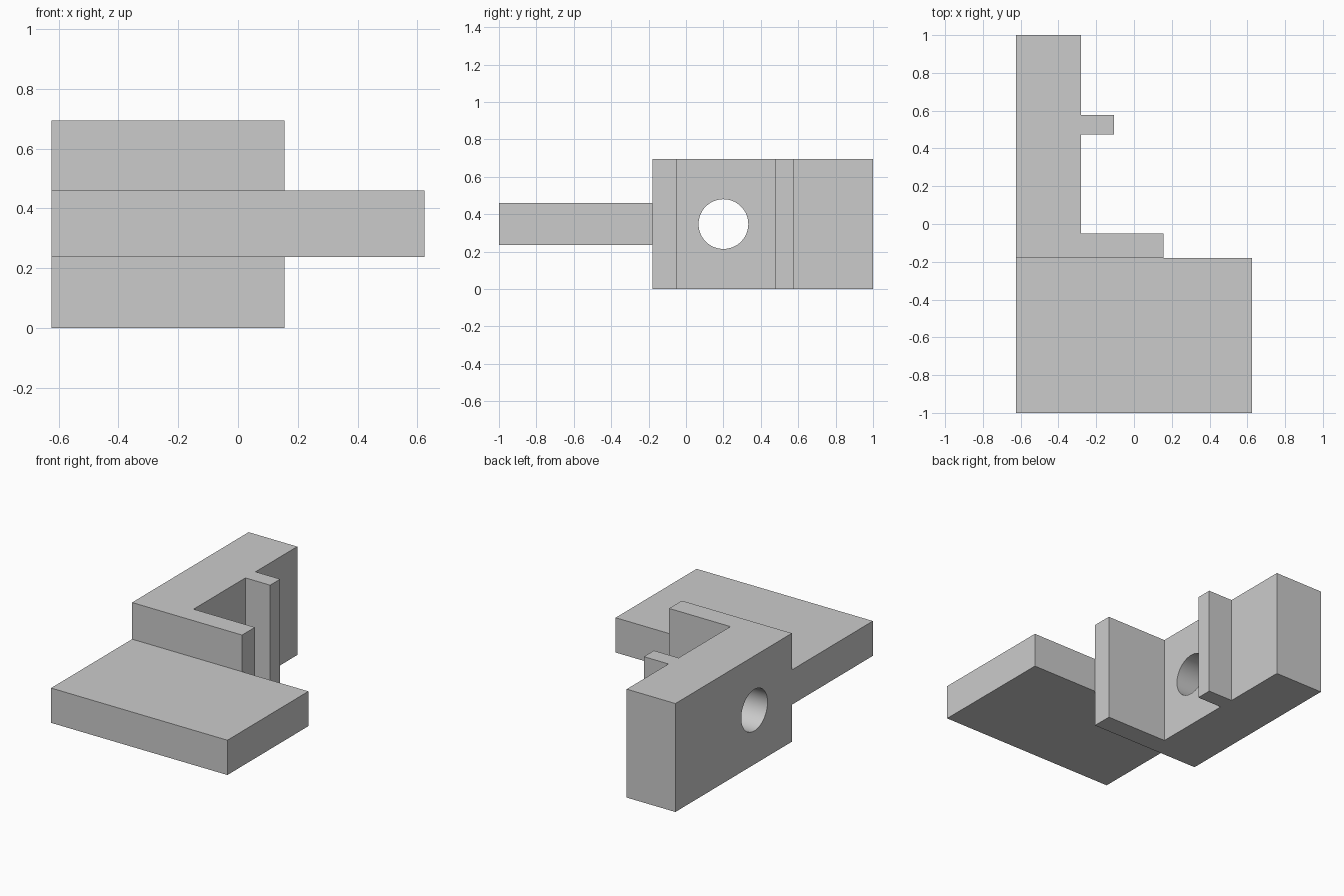
import bpy, bmesh, math
from mathutils import Vector

cube = bpy.data.objects.get("Cube")
if cube:
    bpy.data.objects.remove(cube, do_unlink=True)

grey = bpy.data.materials.new("light grey")
grey.use_nodes = True
colour = (0.6, 0.6, 0.6, 1)
grey.diffuse_color = colour
grey.node_tree.nodes["Principled BSDF"].inputs["Base Color"].default_value = colour


def prism(name, outline, bottom, top):
    """Extrude a counter-clockwise outline upward."""
    bm = bmesh.new()
    face = bm.faces.new([bm.verts.new((x, y, bottom)) for x, y in outline])
    up = bmesh.ops.extrude_face_region(bm, geom=[face])["geom"]
    moved = [v for v in up if isinstance(v, bmesh.types.BMVert)]
    bmesh.ops.translate(bm, verts=moved, vec=Vector((0, 0, top - bottom)))
    bmesh.ops.recalc_face_normals(bm, faces=bm.faces)
    mesh = bpy.data.meshes.new(name)
    bm.to_mesh(mesh)
    bm.free()
    mesh.materials.append(grey)
    obj = bpy.data.objects.new(name, mesh)
    bpy.context.scene.collection.objects.link(obj)
    return obj


def combine(target, tool, operation):
    mod = target.modifiers.new(operation.title(), 'BOOLEAN')
    mod.object, mod.operation, mod.solver = tool, operation, 'EXACT'
    bpy.context.view_layer.objects.active = target
    bpy.ops.object.modifier_apply(modifier=mod.name)
    bpy.data.objects.remove(tool, do_unlink=True)


left, right, joint, height = -0.625, 0.625, -0.18, 0.695
wall = -0.28

# Upright bracket: thick wall, long front flange and short rib
bracket = prism("bracket", [
    (left, joint), (0.155, joint), (0.155, -0.05), (wall, -0.05),
    (wall, 0.475), (-0.105, 0.475), (-0.105, 0.577), (wall, 0.577),
    (wall, 1), (left, 1)], 0, height)

# Horizontal plate joined to the front of the bracket
plate = prism("plate", [(left, -1), (right, -1), (right, joint), (left, joint)],
              0.237, 0.46)
combine(bracket, plate, 'UNION')

# Round hole through the wall
bpy.ops.mesh.primitive_cylinder_add(
    vertices=64, radius=0.133, depth=0.6, location=(-0.45, 0.2, height / 2),
    rotation=(0, math.pi / 2, 0))
drill = bpy.context.object
drill.name = "hole_cutter"
drill.hide_render = True
drill.data.materials.append(grey)
combine(bracket, drill, 'DIFFERENCE')

# Smooth the hole, keep every edge crisp
bpy.ops.object.select_all(action='DESELECT')
bracket.select_set(True)
bpy.context.view_layer.objects.active = bracket
bpy.ops.object.shade_smooth_by_angle(angle=math.radians(30))
